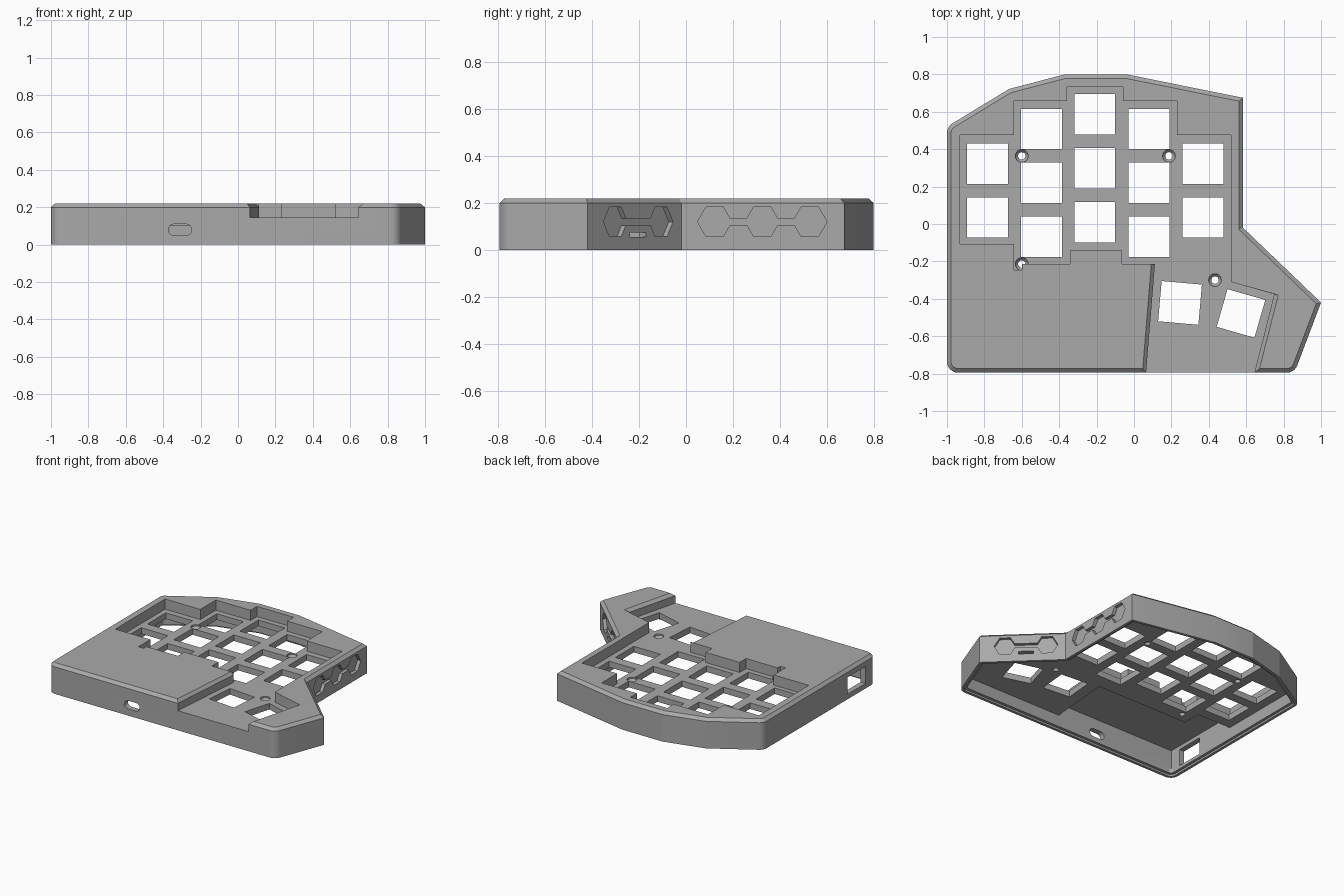
import bpy, bmesh, math
from mathutils import Vector, Matrix

if "Cube" in bpy.data.objects:
    bpy.data.objects.remove(bpy.data.objects["Cube"], do_unlink=True)

HEIGHT, PLATE_TOP, PLATE_UNDER = 0.22, 0.145, 0.1

grey = bpy.data.materials.new("case grey")
grey.use_nodes = True
grey.diffuse_color = (0.4, 0.4, 0.4, 1)
grey.node_tree.nodes["Principled BSDF"].inputs["Base Color"].default_value = (0.4, 0.4, 0.4, 1)


def loft(bm, sections):
    """Close a solid through rings of equal length, given as (points, z)."""
    rings = [[bm.verts.new((x, y, z)) for x, y in pts] for pts, z in sections]
    n = len(rings[0])
    bm.faces.new(rings[0][::-1])
    bm.faces.new(rings[-1])
    for low, high in zip(rings, rings[1:]):
        for i in range(n):
            j = (i + 1) % n
            bm.faces.new((low[i], low[j], high[j], high[i]))
    return [v for r in rings for v in r]


def make_object(name, bm):
    bmesh.ops.recalc_face_normals(bm, faces=bm.faces)
    mesh = bpy.data.meshes.new(name)
    bm.to_mesh(mesh)
    bm.free()
    mesh.materials.append(grey)
    ob = bpy.data.objects.new(name, mesh)
    bpy.context.collection.objects.link(ob)
    return ob


def cut(target, name, bm):
    cutter = make_object(name, bm)
    cutter.hide_render = True
    mod = target.modifiers.new(name, 'BOOLEAN')
    mod.operation, mod.solver, mod.object = 'DIFFERENCE', 'EXACT', cutter
    bpy.context.view_layer.objects.active = target
    bpy.ops.object.modifier_apply(modifier=name)
    bpy.data.objects.remove(cutter, do_unlink=True)


def ngon(cx, cy, r, n):
    return [(cx + r * math.cos(math.tau * i / n), cy + r * math.sin(math.tau * i / n))
            for i in range(n)]


def rect(cx, cy, w, h, angle=0.0):
    c, s = math.cos(angle), math.sin(angle)
    return [(cx + x * c - y * s, cy + x * s + y * c)
            for x, y in ((-w / 2, -h / 2), (w / 2, -h / 2), (w / 2, h / 2), (-w / 2, h / 2))]


# Case outline: corner x, y and fillet radius, anticlockwise
CORNERS = [(-1, -0.795, 0.06), (0.858, -0.795, 0.06), (1, -0.42, 0), (0.583, -0.02, 0),
           (0.583, 0.675, 0), (-0.04, 0.8, 0), (-0.37, 0.8, 0), (-0.668, 0.722, 0),
           (-1, 0.52, 0.06)]


def outline(inset):
    """Outline moved inwards, with its round corners filleted."""
    n = len(CORNERS)
    pts = [Vector(c[:2]) for c in CORNERS]
    moved = []
    for i in range(n):
        a = (pts[i] - pts[i - 1]).normalized()
        b = (pts[(i + 1) % n] - pts[i]).normalized()
        na, nb = Vector((-a.y, a.x)), Vector((-b.y, b.x))
        moved.append(pts[i] + (na + nb) * inset / (1 + na.dot(nb)))
    result = []
    for i, p in enumerate(moved):
        r = CORNERS[i][2] - inset
        if CORNERS[i][2] == 0:
            result.append(tuple(p))
            continue
        a = (moved[i - 1] - p).normalized()
        b = (moved[(i + 1) % n] - p).normalized()
        half = a.angle(b) / 2
        centre = p + (a + b).normalized() * r / math.sin(half)
        start = p + a * r / math.tan(half) - centre
        turn = math.pi - 2 * half
        for k in range(9):
            t = turn * k / 8
            c, s = math.cos(t), math.sin(t)
            result.append((centre.x + start.x * c - start.y * s,
                           centre.y + start.x * s + start.y * c))
    return result


# Solid body with a chamfered top edge
bm = bmesh.new()
loft(bm, [(outline(0), 0), (outline(0), 0.2), (outline(0.022), HEIGHT)])
case = make_object("keyboard_case", bm)

# Hollow underside and rebate for a base cover
bm = bmesh.new()
loft(bm, [(outline(0.04), -0.05), (outline(0.04), PLATE_UNDER)])
cut(case, "hollow", bm)
bm = bmesh.new()
loft(bm, [(outline(0.02), -0.05), (outline(0.02), 0.014)])
cut(case, "cover_rebate", bm)

# Taller space beneath the raised deck
bm = bmesh.new()
bay = [(-0.96, -0.755), (0.025, -0.755), (0.065, -0.285), (-0.685, -0.285),
       (-0.685, -0.147), (-0.96, -0.147)]
loft(bm, [(bay, 0.05), (bay, 0.19)])
cut(case, "deck_bay", bm)

# Stepped key pocket, open at the front
pocket = [(-0.93, 0.476), (-0.93, -0.107), (-0.642, -0.107), (-0.642, -0.246),
          (-0.6, -0.246), (-0.6, -0.214), (-0.342, -0.214), (-0.342, -0.139),
          (-0.064, -0.139), (-0.064, -0.214), (0.112, -0.214), (0.06, -0.85),
          (0.63, -0.85), (0.75, -0.375), (0.519, -0.31), (0.519, 0.476), (0.23, 0.476),
          (0.23, 0.658), (-0.059, 0.658), (-0.059, 0.733), (-0.358, 0.733),
          (-0.358, 0.658), (-0.642, 0.658), (-0.642, 0.476)]
bm = bmesh.new()
loft(bm, [(pocket[::-1], PLATE_TOP), (pocket[::-1], 0.3)])
cut(case, "key_pocket", bm)

# Chamfered sides of the thumb opening
bm = bmesh.new()
low = [(0.06, -0.85), (0.63, -0.85), (0.75, -0.375), (0.5, -0.305), (0.112, -0.214)]
high = [(0.04, -0.85), (0.652, -0.85), (0.772, -0.38), (0.5, -0.305), (0.092, -0.214)]
loft(bm, [(low, 0.2), (high, 0.2205)])
cut(case, "thumb_chamfer", bm)

# Switch holes: staggered columns, then two turned thumb keys
bm = bmesh.new()
COLUMNS = [(-0.783, 0.323, 2), (-0.495, 0.508, 3), (-0.21, 0.586, 3),
           (0.08, 0.508, 3), (0.369, 0.323, 2)]
holes = [rect(x, top - 0.288 * i, 0.218, 0.216) for x, top, n in COLUMNS for i in range(n)]
holes += [rect(0.246, -0.422, 0.216, 0.216, math.radians(-5)),
          rect(0.572, -0.478, 0.21, 0.21, math.radians(-16))]
for h in holes:
    loft(bm, [(h, 0.05), (h, 0.18)])
cut(case, "switch_holes", bm)

# Countersunk screw holes
bm = bmesh.new()
for x, y in ((-0.6, 0.364), (0.187, 0.364), (-0.6, -0.214), (0.433, -0.3)):
    small, wide = ngon(x, y, 0.02, 20), ngon(x, y, 0.034, 20)
    loft(bm, [(small, 0.05), (small, 0.12), (wide, 0.135), (wide, 0.15)])
cut(case, "screw_holes", bm)


def wall_frame(origin, outward):
    """Local x runs along the wall, y up and z outwards."""
    z = Vector(outward).normalized()
    x = Vector((0, 0, 1)).cross(z)
    m = Matrix((x, Vector((0, 0, 1)), z)).transposed().to_4x4()
    return Matrix.Translation(origin) @ m


def wall_cut(name, frame, shapes, depth):
    for pts in shapes:
        bm = bmesh.new()
        verts = loft(bm, [(pts, -depth), (pts, 0.05)])
        bmesh.ops.transform(bm, matrix=frame, verts=verts)
        cut(case, name, bm)


def slot(cx, cy, w, h):
    r, pts = h / 2, []
    for side, start in ((1, -90), (-1, 90)):
        for k in range(9):
            t = math.radians(start + 22.5 * k)
            pts.append((cx + side * (w / 2 - r) + r * math.cos(t), cy + r * math.sin(t)))
    return pts


# Linked hexagon recesses on the two right-hand walls
straight = wall_frame((0.583, 0.325, 0.12), (1, 0, 0))
wall_cut("hex_recess", straight,
         [rect(0, 0, 0.4, 0.03)] + [ngon(x, 0, 0.073, 6) for x in (-0.203, 0, 0.203)], 0.025)
slant = wall_frame((0.7895, -0.218, 0.12), (0.4, 0.417, 0))
wall_cut("hex_recess", slant,
         [rect(0.02, 0, 0.28, 0.03)] + [ngon(x, 0, 0.073, 6) for x in (-0.12, 0.162)], 0.025)
wall_cut("switch_slot", slant, [rect(0.02, -0.055, 0.1, 0.02)], 0.08)

# Cable port in the front and window in the left-hand end
wall_cut("cable_port", wall_frame((-0.31, -0.795, 0.08), (0, -1, 0)),
         [slot(0, 0, 0.125, 0.06)], 0.08)
wall_cut("side_window", wall_frame((-1, -0.565, 0.1), (-1, 0, 0)),
         [rect(0, 0, 0.21, 0.125)], 0.08)

# Smooth only the rounded corners
bpy.ops.object.select_all(action='DESELECT')
case.select_set(True)
bpy.context.view_layer.objects.active = case
bpy.ops.object.shade_smooth_by_angle(angle=math.radians(12))
